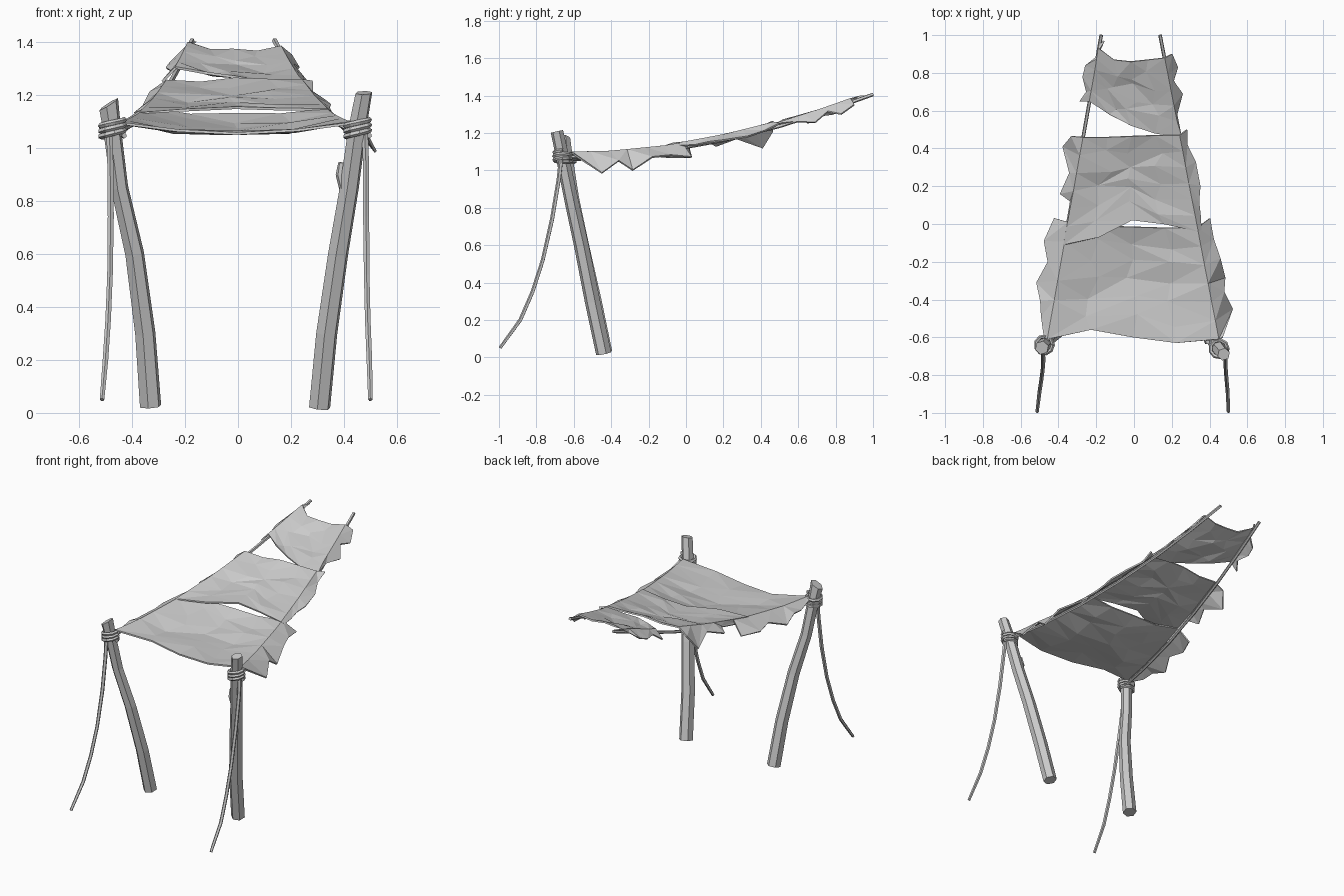
import bpy, bmesh, math, random
from mathutils import Vector

random.seed(4)


def finish(name, bm):
    bmesh.ops.recalc_face_normals(bm, faces=bm.faces)
    mesh = bpy.data.meshes.new(name)
    bm.to_mesh(mesh)
    bm.free()
    ob = bpy.data.objects.new(name, mesh)
    bpy.context.collection.objects.link(ob)
    return ob


def tube(name, path, radii, sides, slant=0.0):
    """Faceted tube along a path; slant shears the last ring vertically."""
    pts = [Vector(p) for p in path]
    if not isinstance(radii, (list, tuple)):
        radii = [radii] * len(pts)
    bm = bmesh.new()
    rings, side = [], None
    for i, p in enumerate(pts):
        t = (pts[min(i + 1, len(pts) - 1)] - pts[max(i - 1, 0)]).normalized()
        ref = side if side else (Vector((1, 0, 0)) if abs(t.x) < 0.8 else Vector((0, 0, 1)))
        side = (ref - t * ref.dot(t)).normalized()
        up = t.cross(side)
        ring = []
        for k in range(sides):
            a = 2 * math.pi * (k + 0.3) / sides
            v = p + radii[i] * (math.cos(a) * side + math.sin(a) * up)
            if i == len(pts) - 1:
                v.z += slant * (v.x - p.x)
            ring.append(bm.verts.new(v))
        rings.append(ring)
    for a, b in zip(rings, rings[1:]):
        for k in range(sides):
            n = (k + 1) % sides
            bm.faces.new((a[k], a[n], b[n], b[k]))
    bm.faces.new(rings[0][::-1])
    bm.faces.new(rings[-1])
    return finish(name, bm)


# Height and sideways position of the two long support ropes
PROFILE = [(-0.62, 1.075), (-0.4, 1.08), (-0.1, 1.11), (0.2, 1.165),
           (0.5, 1.24), (0.75, 1.32), (1.0, 1.41)]


def rope_z(y):
    for (y0, z0), (y1, z1) in zip(PROFILE, PROFILE[1:]):
        if y <= y1:
            return z0 + (z1 - z0) * (y - y0) / (y1 - y0)
    return PROFILE[-1][1]


def rope_x(y, s):
    f = (y + 0.62) / 1.61
    return -0.46 + 0.285 * f if s < 0 else 0.45 - 0.31 * f


def cloth(name, front, back, left, right, sags, lift):
    """Ragged hide: five columns hung between the ropes, plus loose side flaps."""
    bm = bmesh.new()
    n = len(left)
    grid = []
    for i in range(n):
        v = i / (n - 1)
        sag = (sags[0] * (1 - v) + sags[2] * v) * abs(2 * v - 1) + sags[1] * (1 - abs(2 * v - 1))
        row = [left[i]]
        for j in range(5):
            u = j / 2 - 1
            y = front[j] * (1 - v) + back[j] * v
            inner = 0 < i < n - 1 and 0 < j < 4
            if inner:
                y += random.uniform(-0.03, 0.03)
            xl, xr = rope_x(y, -1), rope_x(y, 1)
            x = xl + (xr - xl) * (u + 1) / 2
            if inner:
                x += random.uniform(-0.04, 0.04)
            z = rope_z(y) + lift - sag * (1 - u * u)
            if 0 < j < 4:
                z += random.uniform(-0.008, 0.008)
            row.append((x, y, z))
        row.append(right[i])
        grid.append([bm.verts.new(p) for p in row])
    for i in range(n - 1):
        for j in range(6):
            a, b, c, d = grid[i][j], grid[i][j + 1], grid[i + 1][j + 1], grid[i + 1][j]
            tris = ((a, b, c), (a, c, d)) if random.random() < 0.5 else ((a, b, d), (b, c, d))
            for t in tris:
                bm.faces.new(t)
    ob = finish(name, bm)
    if sum(p.normal.z for p in ob.data.polygons) < 0:
        ob.data.flip_normals()
    m = ob.modifiers.new("thickness", "SOLIDIFY")
    m.thickness = 0.01
    m.offset = 0
    return ob


# Crooked wooden posts
tube("left_post", [(-0.33, -0.435, 0.025), (-0.35, -0.49, 0.3), (-0.39, -0.555, 0.6),
                   (-0.447, -0.605, 0.85), (-0.475, -0.64, 1.07), (-0.488, -0.655, 1.165)],
     [0.042, 0.04, 0.037, 0.034, 0.035, 0.037], 6, 0.5)
tube("right_post", [(0.308, -0.44, 0.02), (0.335, -0.5, 0.3), (0.378, -0.56, 0.6),
                    (0.42, -0.615, 0.85), (0.45, -0.66, 1.07), (0.475, -0.69, 1.208)],
     [0.042, 0.042, 0.04, 0.038, 0.036, 0.034], 6, 0.2)
tube("branch_stub", [(0.405, -0.615, 0.83), (0.388, -0.62, 0.9), (0.39, -0.625, 0.945)],
     [0.02, 0.02, 0.012], 5)

# Lashings coiled around the post tops
for side, c in (("left", (-0.475, -0.64, 1.07)), ("right", (0.45, -0.66, 1.07))):
    coil = []
    for k in range(28):
        a = 2 * math.pi * k / 9
        x, y = 0.046 * math.cos(a), 0.046 * math.sin(a)
        coil.append((c[0] + x, c[1] + y, c[2] - 0.03 + 0.06 * k / 27 + 0.15 * x))
    tube(side + "_lashing", coil, 0.0105, 5)

# Guy ropes hanging down to the ground in front
for side, xs in (("left", (-0.485, -0.482, -0.48, -0.483, -0.49, -0.5, -0.513)),
                 ("right", (0.478, 0.483, 0.484, 0.486, 0.49, 0.496, 0.5))):
    yz = [(-0.665, 1.08), (-0.68, 0.95), (-0.715, 0.74), (-0.765, 0.52),
          (-0.82, 0.35), (-0.885, 0.2), (-0.994, 0.05)]
    tube(side + "_guy_rope", [(x, y, z) for x, (y, z) in zip(xs, yz)],
         [0.013, 0.012, 0.012, 0.011, 0.011, 0.011, 0.009], 5)

# Long support ropes beneath the hides
for side, s in (("left", -1), ("right", 1)):
    tube(side + "_support_rope", [(rope_x(y, s), y, z - 0.004) for y, z in PROFILE], 0.01, 5)

# Three overlapping ragged hides
cloth("front_hide",
      (-0.61, -0.56, -0.60, -0.63, -0.61), (0.01, -0.01, -0.015, -0.02, -0.02),
      [(-0.475, -0.60, 1.085), (-0.49, -0.49, 1.06), (-0.495, -0.41, 1.07), (-0.515, -0.31, 1.04),
       (-0.455, -0.2, 1.08), (-0.475, -0.09, 1.07), (-0.42, 0.03, 1.07)],
      [(0.47, -0.60, 1.085), (0.52, -0.45, 0.985), (0.475, -0.36, 1.05), (0.48, -0.285, 1.0),
       (0.455, -0.18, 1.07), (0.42, -0.08, 1.08), (0.40, 0.03, 1.07)],
      (0.035, 0.06, 0.02), 0.02)
cloth("middle_hide",
      (-0.11, -0.07, 0.02, 0.0, -0.04), (0.46, 0.46, 0.465, 0.47, 0.47),
      [(-0.372, -0.12, 1.115), (-0.35, 0.0, 1.13), (-0.335, 0.12, 1.15), (-0.39, 0.16, 1.13),
       (-0.34, 0.27, 1.17), (-0.375, 0.41, 1.12), (-0.33, 0.465, 1.21)],
      [(0.355, -0.03, 1.13), (0.35, 0.05, 1.135), (0.343, 0.12, 1.15), (0.35, 0.2, 1.16),
       (0.325, 0.33, 1.18), (0.28, 0.42, 1.21), (0.28, 0.5, 1.25)],
      (0.0, 0.02, 0.0), 0.023)
cloth("back_hide",
      (0.65, 0.58, 0.52, 0.48, 0.46), (0.93, 0.87, 0.86, 0.87, 0.88),
      [(-0.285, 0.65, 1.25), (-0.25, 0.7, 1.29), (-0.27, 0.78, 1.3), (-0.255, 0.84, 1.32),
       (-0.2, 0.88, 1.36), (-0.16, 0.97, 1.4)],
      [(0.25, 0.47, 1.245), (0.225, 0.58, 1.26), (0.255, 0.69, 1.255), (0.21, 0.76, 1.315),
       (0.23, 0.83, 1.3), (0.2, 0.9, 1.35)],
      (0.0, 0.02, 0.012), 0.015)
